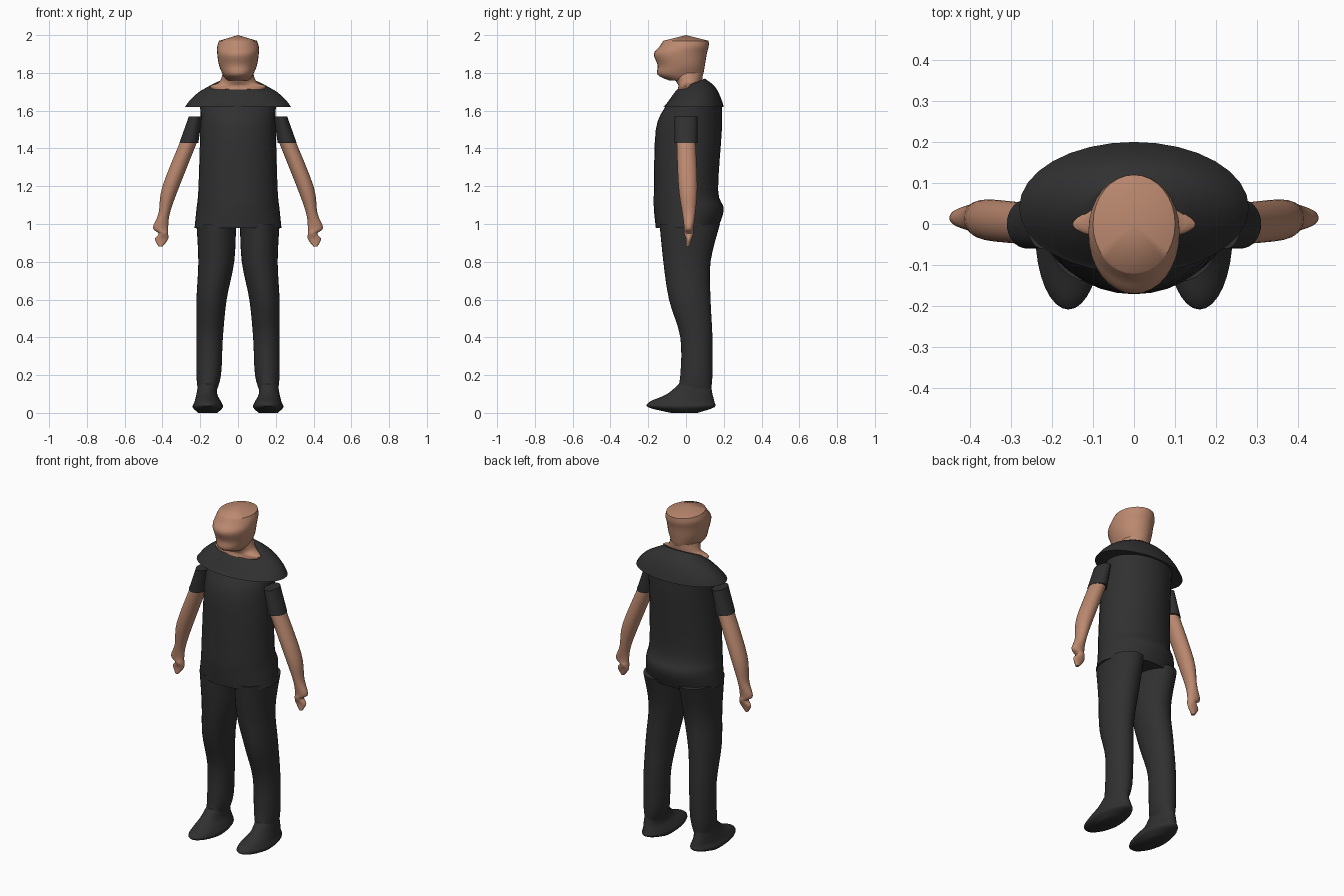
import bpy
import bmesh
import math
from mathutils import Vector

cube = bpy.data.objects.get("Cube")
if cube:
    bpy.data.objects.remove(cube, do_unlink=True)


def make_material(name, colour):
    material = bpy.data.materials.new(name)
    material.use_nodes = True
    material.diffuse_color = colour
    shader = material.node_tree.nodes["Principled BSDF"]
    shader.inputs["Base Color"].default_value = colour
    shader.inputs["Roughness"].default_value = .8
    return material


black = make_material("black cloth", (.03, .03, .03, 1))
skin = make_material("warm skin", (.5, .25, .16, 1))


def smooth_sections(sections, steps=4):
    """Blend the given sections with a curve that passes through each of them."""
    keys = [Vector(section) for section in sections]
    padded = [keys[0], *keys, keys[-1]]
    result = []
    for before, start, end, after in zip(padded, keys, keys[1:], padded[3:]):
        leave, arrive = (end - before) / 2, (after - start) / 2
        for step in range(steps):
            t = step / steps
            ease = t * t * (3 - 2 * t)
            blended = start.lerp(end, ease)
            blended += leave * t * (1 - t) ** 2 - arrive * t * t * (1 - t)
            result.append(blended)
    return result + [keys[-1]]


def loft(name, sections, material, side=1, tilt=0, apex=None, sides=32):
    """Skin oval sections (z, x min, x max, y min, y max), tilting towards the top."""
    bm = bmesh.new()
    loops = []
    rings = smooth_sections(sections)
    for index, (z, x_min, x_max, y_min, y_max) in enumerate(rings):
        slope = tilt * index / (len(rings) - 1)
        centre_x, radius_x = (x_min + x_max) / 2, (x_max - x_min) / 2
        centre_y, radius_y = (y_min + y_max) / 2, (y_max - y_min) / 2
        loop = []
        for i in range(sides):
            turn = math.tau * i / sides
            x = side * (centre_x + radius_x * math.cos(turn))
            offset = radius_y * math.sin(turn)
            loop.append(bm.verts.new((x, centre_y + offset, z + slope * offset)))
        loops.append(loop)
    for lower, upper in zip(loops, loops[1:]):
        for i in range(sides):
            j = (i + 1) % sides
            bm.faces.new((lower[i], lower[j], upper[j], upper[i]))
    bm.faces.new(loops[0])
    top = bm.faces.new(loops[-1])
    if apex:
        tip = bmesh.ops.poke(bm, faces=[top])["verts"][0]
        tip.co = apex
    bmesh.ops.recalc_face_normals(bm, faces=bm.faces)
    mesh = bpy.data.meshes.new(name)
    bm.to_mesh(mesh)
    bm.free()
    mesh.materials.append(material)
    obj = bpy.data.objects.new(name, mesh)
    bpy.context.collection.objects.link(obj)
    bpy.ops.object.select_all(action="DESELECT")
    obj.select_set(True)
    bpy.context.view_layer.objects.active = obj
    bpy.ops.object.shade_smooth_by_angle(angle=math.radians(45))


def centred(rows):
    """Turn (z, half width, y min, y max) rows into symmetric sections."""
    return [(z, -half, half, front, back) for z, half, front, back in rows]


# Shirt body
loft("shirt_body", centred([
    (.98, .23, -.16, .17),
    (1.08, .22, -.17, .2),
    (1.18, .21, -.17, .17),
    (1.5, .2, -.16, .19),
    (1.62, .2, -.11, .19),
]), black)

# Overhanging shoulders rising to a collar that dips at the front
loft("shirt_shoulders", centred([
    (1.62, .28, -.12, .2),
    (1.66, .25, -.1, .18),
    (1.7, .2, -.08, .15),
    (1.74, .12, -.05, .1),
]), black, tilt=.4)

# Neck spreading into the collar
loft("neck", centred([
    (1.7, .12, -.05, .06),
    (1.73, .15, -.04, .04),
    (1.75, .1, -.05, .08),
    (1.8, .08, -.08, .09),
]), skin)

# Head with a rimmed, shallow pointed crown
loft("head", centred([
    (1.76, .06, -.09, .07),
    (1.79, .08, -.15, .09),
    (1.84, .1, -.15, .1),
    (1.9, .11, -.17, .11),
    (1.94, .11, -.14, .12),
    (1.97, .1, -.12, .12),
]), skin, apex=(0, 0, 2))

for label, side in (("left", 1), ("right", -1)):
    # Short sleeve
    loft(label + "_sleeve", [
        (1.43, .21, .31, -.06, .06),
        (1.57, .19, .26, -.06, .06),
    ], black, side)

    # Bare arm running into a curled hand
    loft(label + "_arm", [
        (.88, .4, .42, 0, .02),
        (.92, .37, .44, 0, .03),
        (.95, .37, .42, -.01, .04),
        (.98, .37, .45, -.01, .04),
        (1.06, .36, .42, -.02, .05),
        (1.2, .31, .4, -.04, .06),
        (1.45, .21, .3, -.05, .05),
    ], skin, side)

    # Trouser leg
    loft(label + "_trouser_leg", [
        (.1, .12, .21, -.05, .13),
        (.2, .09, .22, -.03, .14),
        (.4, .08, .22, -.03, .14),
        (.6, .06, .22, -.09, .13),
        (.8, .02, .21, -.12, .13),
        (1, .01, .22, -.14, .18),
    ], black, side)

    # Shoe with a low pointed toe
    loft(label + "_shoe", [
        (0, .11, .21, -.08, .06),
        (.03, .08, .24, -.2, .15),
        (.06, .09, .23, -.19, .15),
        (.1, .11, .22, -.1, .14),
        (.16, .11, .21, -.03, .13),
    ], black, side)
